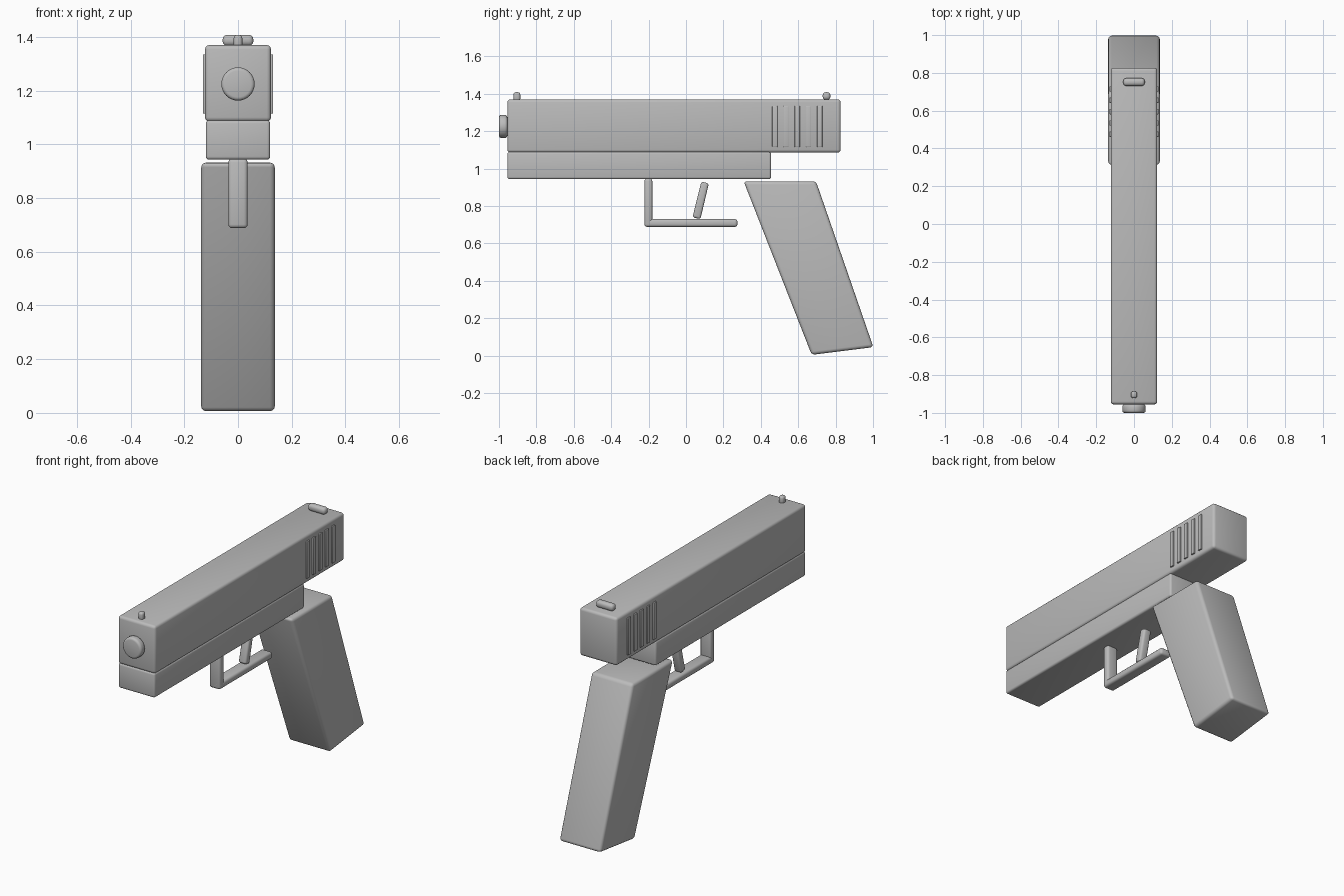
import bpy, bmesh, math
from mathutils import Matrix

cube = bpy.data.objects.get("Cube")
if cube:
    bpy.data.objects.remove(cube, do_unlink=True)

# Single grey finish
grey = bpy.data.materials.new("plain_grey")
grey.use_nodes = True
colour = (0.5, 0.5, 0.5, 1)
grey.diffuse_color = colour
grey.node_tree.nodes["Principled BSDF"].inputs["Base Color"].default_value = colour


def finish(name, bm, bevel, min_angle=60):
    """Round the sharp edges, then make a smooth-shaded object."""
    bmesh.ops.recalc_face_normals(bm, faces=bm.faces)
    sharp = [e for e in bm.edges if e.calc_face_angle(0) > math.radians(min_angle)]
    if bevel:
        bmesh.ops.bevel(bm, geom=sharp, offset=bevel, segments=3,
                        profile=0.5, affect='EDGES', clamp_overlap=True)
    mesh = bpy.data.meshes.new(name)
    bm.to_mesh(mesh)
    bm.free()
    mesh.materials.append(grey)
    obj = bpy.data.objects.new(name, mesh)
    bpy.context.collection.objects.link(obj)
    bpy.ops.object.select_all(action='DESELECT')
    obj.select_set(True)
    bpy.context.view_layer.objects.active = obj
    bpy.ops.object.shade_smooth_by_angle(angle=math.radians(40))
    return obj


def prism(name, half_width, profile, bevel, centre_x=0):
    """Extrude a side profile of (y, z) points across the width."""
    bm = bmesh.new()
    left, right = ([bm.verts.new((centre_x + s * half_width, y, z)) for y, z in profile]
                   for s in (1, -1))
    bm.faces.new(left)
    bm.faces.new(right)
    n = len(profile)
    for i in range(n):
        j = (i + 1) % n
        bm.faces.new((left[i], left[j], right[j], right[i]))
    return finish(name, bm, bevel, 40)


def box(name, half_width, y0, y1, z0, z1, bevel, centre_x=0):
    return prism(name, half_width, [(y0, z0), (y1, z0), (y1, z1), (y0, z1)], bevel, centre_x)


# Main bodies
box("slide", 0.123, -0.955, 0.827, 1.085, 1.37, 0.016)
box("frame", 0.12, -0.955, 0.455, 0.943, 1.09, 0.012)
prism("grip", 0.137, [(0.308, 0.932), (0.695, 0.932), (1.002, 0.045), (0.672, 0.004)], 0.018)

# Muzzle disc
bm = bmesh.new()
bmesh.ops.create_cone(bm, cap_ends=True, segments=32, radius1=0.062, radius2=0.062, depth=0.045,
                      matrix=Matrix.Translation((0, -0.9775, 1.225)) @ Matrix.Rotation(math.pi / 2, 4, 'X'))
finish("muzzle", bm, 0.013)

# Sights
box("front_sight", 0.016, -0.922, -0.886, 1.36, 1.408, 0.012)
box("rear_sight", 0.057, 0.731, 0.772, 1.367, 1.408, 0.016)

# Trigger guard and trigger
box("guard_front", 0.036, -0.222, -0.18, 0.69, 0.947, 0.014)
box("guard_bottom", 0.036, -0.222, 0.275, 0.688, 0.73, 0.014)
prism("trigger", 0.025, [(0.035, 0.74), (0.077, 0.729), (0.122, 0.92), (0.082, 0.931)], 0.012)

# Raised grip ribs on both sides of the slide
for side, label in ((1, "left"), (-1, "right")):
    for i in range(5):
        y = 0.475 + 0.06 * i
        box(f"slide_rib_{label}_{i + 1}", 0.006, y - 0.014, y + 0.014, 1.115, 1.335,
            0.003, side * 0.125)
